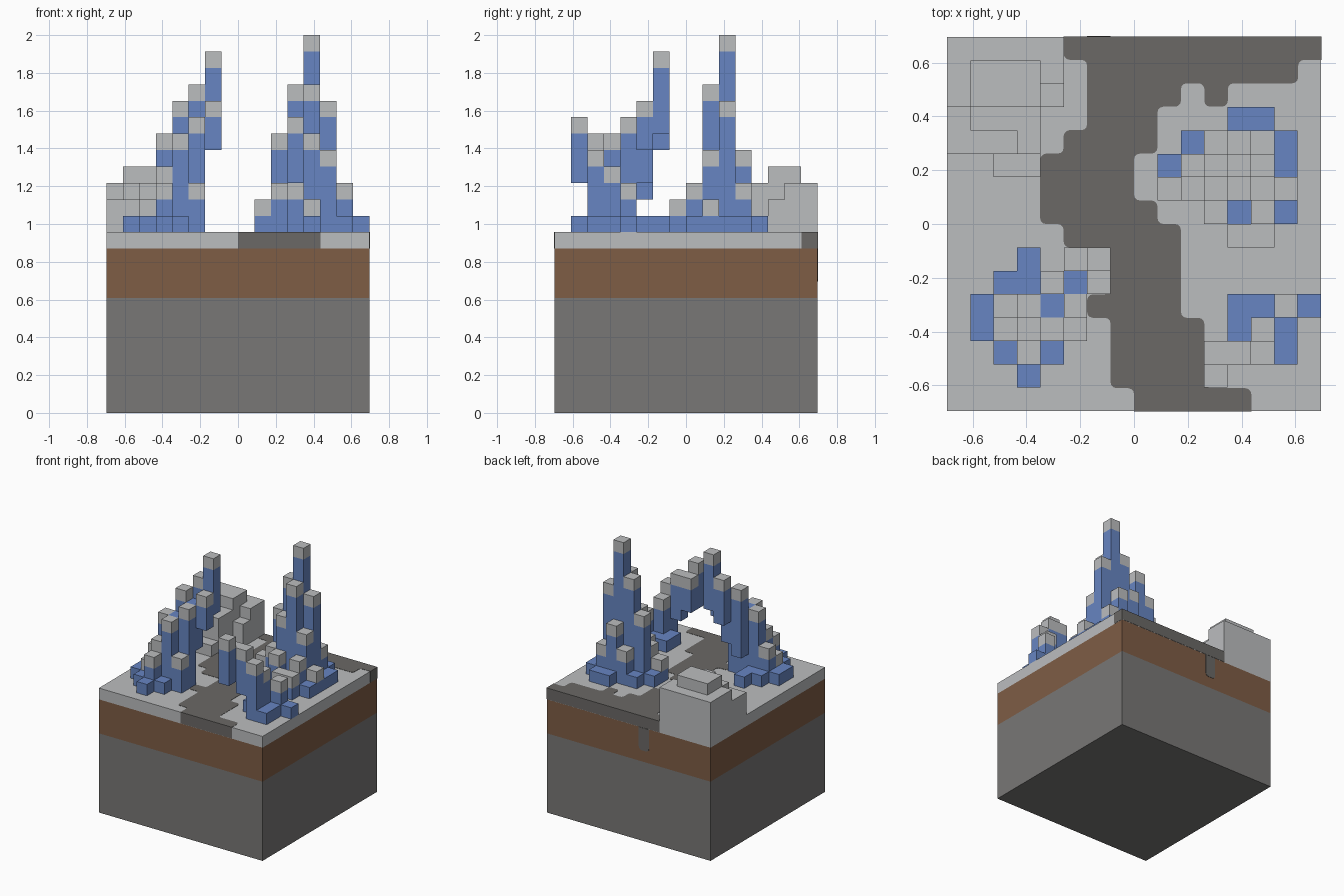
import bpy, bmesh
from mathutils import Vector

if "Cube" in bpy.data.objects:
    bpy.data.objects.remove(bpy.data.objects["Cube"])

U = 2 / 23      # size of one block
N = 16          # blocks along each side
GROUND = 11     # ground height in blocks


def material(name, rgb):
    m = bpy.data.materials.new(name)
    m.use_nodes = True
    m.diffuse_color = (*rgb, 1)
    bsdf = m.node_tree.nodes["Principled BSDF"]
    bsdf.inputs["Base Color"].default_value = (*rgb, 1)
    bsdf.inputs["Roughness"].default_value = 0.9
    return m


SNOW = material("snow_grey", (0.50, 0.51, 0.52))
ICE = material("ice_blue", (0.135, 0.235, 0.54))
DIRT = material("dirt_brown", (0.21, 0.109, 0.06))
STONE = material("stone_grey", (0.19, 0.185, 0.18))
PATH = material("path_dark_grey", (0.145, 0.14, 0.133))


def place(i, j, k):
    return Vector(((i - N / 2) * U, (j - N / 2) * U, k * U))


def finish(bm, name, mats):
    bmesh.ops.recalc_face_normals(bm, faces=bm.faces)
    mesh = bpy.data.meshes.new(name)
    bm.to_mesh(mesh)
    bm.free()
    for m in mats:
        mesh.materials.append(m)
    ob = bpy.data.objects.new(name, mesh)
    bpy.context.collection.objects.link(ob)
    return ob


def block_mesh(cells):
    """Outer skin of a set of blocks; cells maps (i, j, k) to a material slot."""
    bm = bmesh.new()
    for cell, slot in cells.items():
        for axis in range(3):
            for side in (0, 1):
                step = [0, 0, 0]
                step[axis] = 2 * side - 1
                if tuple(c + s for c, s in zip(cell, step)) in cells:
                    continue
                quad = []
                for a, b in ((0, 0), (1, 0), (1, 1), (0, 1)):
                    p = list(cell)
                    p[axis] += side
                    p[(axis + 1) % 3] += a
                    p[(axis + 2) % 3] += b
                    quad.append(bm.verts.new(place(*p)))
                if not side:
                    quad.reverse()
                bm.faces.new(quad).material_index = slot
    return bm


def slab(name, low, high, mat):
    bm = bmesh.new()
    bmesh.ops.create_cube(bm, size=1)
    size = place(*high) - place(*low)
    bmesh.ops.scale(bm, vec=size, verts=bm.verts)
    bmesh.ops.translate(bm, vec=(place(*high) + place(*low)) / 2, verts=bm.verts)
    return finish(bm, name, [mat])


# Ground layers
slab("stone_layer", (0, 0, 0), (N, N, 7), STONE)
slab("dirt_layer", (0, 0, 7), (N, N, 10), DIRT)
slab("snow_layer", (0, 0, 10), (N, N, GROUND), SNOW)

# Winding path: first and last block of each row, front to back
spans = [(8, 12), (7, 10), (7, 10), (7, 10), (6, 9), (7, 9), (7, 9), (5, 9),
         (4, 8), (4, 7), (4, 7), (5, 8), (6, 8), (6, 11), (6, 14), (5, 15)]
cells = {(i, j, 10): 0 for j, (a, b) in enumerate(spans) for i in range(a, b + 1)}
del cells[(10, 13, 10)]
bm = block_mesh(cells)
bmesh.ops.remove_doubles(bm, verts=bm.verts, dist=U / 20)
bmesh.ops.dissolve_limit(bm, angle_limit=0.02, verts=bm.verts, edges=bm.edges)
half = N / 2 * U


def inner_corner(e):
    a, b = (v.co for v in e.verts)
    upright = abs(a.z - b.z) > U / 2
    return upright and max(abs(a.x), abs(a.y)) < half - U / 2


bmesh.ops.bevel(bm, geom=[e for e in bm.edges if inner_corner(e)],
                offset=U * 0.25, segments=3, profile=0.5, affect='EDGES')
for v in bm.verts:
    v.co.x *= 1.003
    v.co.y *= 1.003
    v.co.z += 0.002
finish(bm, "path", [PATH])

# Spill of the path down the back face, with a rounded lower end
bm = bmesh.new()
bmesh.ops.create_cube(bm, size=1)
bmesh.ops.scale(bm, vec=(U, 0.006, 2 * U), verts=bm.verts)
bmesh.ops.translate(bm, vec=place(6.5, N, 9), verts=bm.verts)
lower = [e for e in bm.edges
         if all(v.co.z < 9 * U for v in e.verts)
         and abs(e.verts[0].co.y - e.verts[1].co.y) > 0.003]
bmesh.ops.bevel(bm, geom=lower, offset=U * 0.3, segments=3, profile=0.5, affect='EDGES')
finish(bm, "path_spill", [PATH])


def cluster(name, i0, j0, rows, floating=None, body=ICE):
    """Letters give column height (a = one block); capitals carry a snow cap.
    Rows run back to front; floating maps a column to its lowest block."""
    cells = {}
    for j, row in enumerate(reversed(rows), j0):
        for i, ch in enumerate(row, i0):
            if ch == ".":
                continue
            height = ord(ch.lower()) - ord("a") + 1
            for k in range((floating or {}).get((i, j), 0), height):
                cap = ch.isupper() and k == height - 1
                cells[(i, j, GROUND + k)] = int(cap)
    finish(block_mesh(cells), name, [body, SNOW])


# Leaning ice spike at the front, on the -x side
cluster("leaning_ice_spike", 1, 1,
        ["..a.IK",
         ".aaHgH",
         "aCFfG.",
         "aBDFC.",
         ".aCa..",
         "..a..."],
        {(5, 6): 5, (6, 6): 6, (6, 5): 5, (5, 5): 3, (4, 5): 2})

# Small hooked ice spike at the front, on the +x side
cluster("hooked_ice_spike", 11, 1,
        [".aaCa",
         ".aDa.",
         "FFEa.",
         "G...."],
        {(11, 1): 3, (11, 2): 3, (12, 2): 2})

# Tall upright ice spike at the back
cluster("tall_ice_spike", 9, 7,
        ["...aa.",
         ".aCECa",
         "aFILHa",
         "BCFIEB",
         "..CaCa",
         "...BB."])

# Stepped snow mound in the back corner
cluster("snow_mound", 0, 10,
        ["CCCCC",
         "CDDDC",
         "CDDDB",
         "BCCC.",
         "BBBC.",
         "..AA."], body=SNOW)
